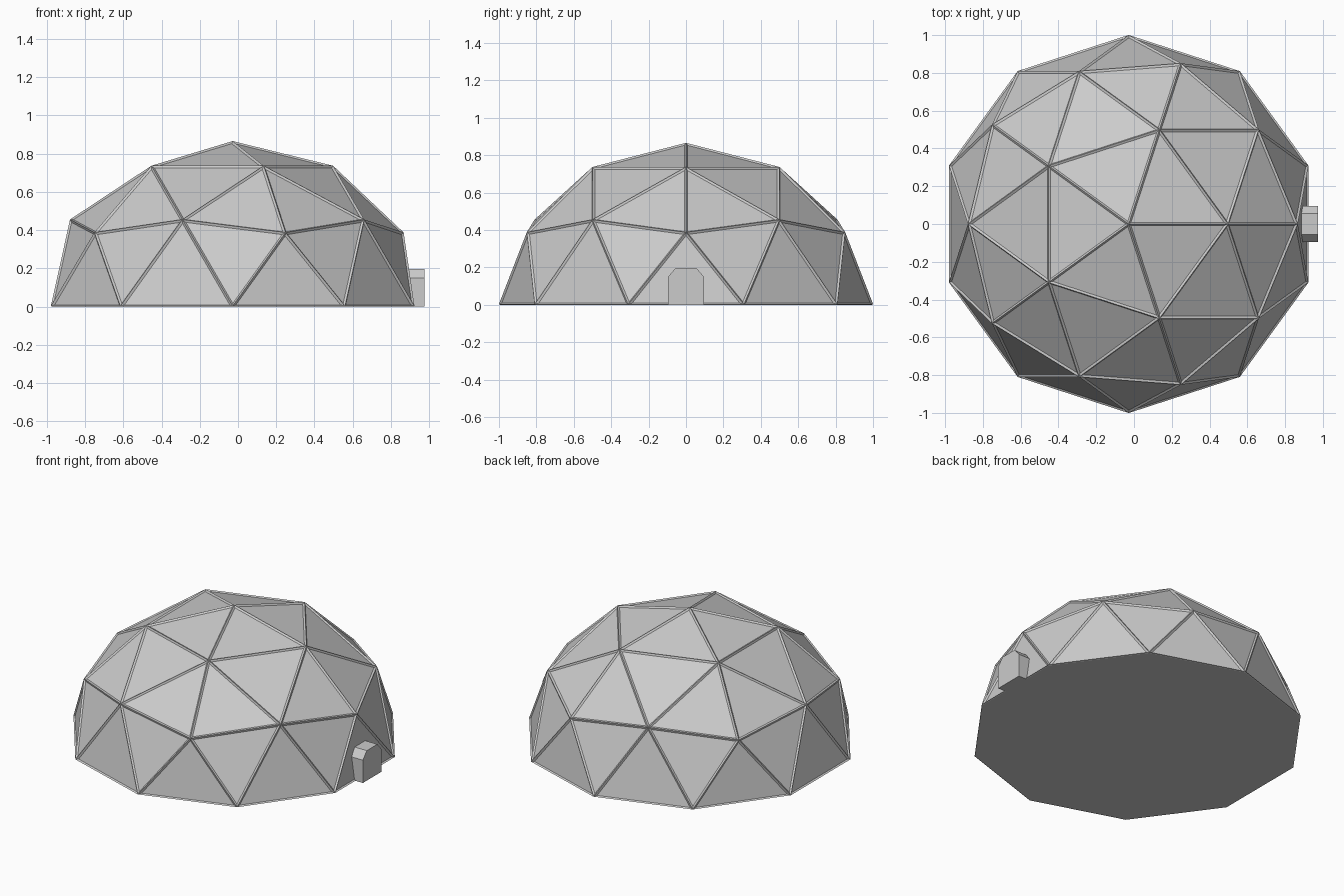
import bpy, bmesh
from mathutils import Matrix, Vector

if "Cube" in bpy.data.objects:
    bpy.data.objects.remove(bpy.data.objects["Cube"])

CX = -0.028        # dome centre, door sticks out on +x
R, H = 0.992, 0.857


def add_object(name, bm):
    bmesh.ops.recalc_face_normals(bm, faces=bm.faces)
    mesh = bpy.data.meshes.new(name)
    bm.to_mesh(mesh)
    bm.free()
    obj = bpy.data.objects.new(name, mesh)
    bpy.context.collection.objects.link(obj)
    return obj


def half_geodesic(closed):
    bm = bmesh.new()
    bmesh.ops.create_icosphere(bm, subdivisions=2, radius=1)
    low = [v for v in bm.verts if v.co.z < -0.1]
    bmesh.ops.delete(bm, geom=low, context='VERTS')
    bmesh.ops.scale(bm, vec=(R, R, H), verts=bm.verts)
    bmesh.ops.translate(bm, vec=(CX, 0, 0), verts=bm.verts)
    if closed:
        rim = [e for e in bm.edges if e.is_boundary]
        bmesh.ops.contextual_create(bm, geom=rim)
    return bm


# Faceted dome panels with a closed floor
add_object("dome_panels", half_geodesic(True))

# Raised struts along every panel edge, trimmed flat at the ground
struts = add_object("dome_struts", half_geodesic(False))
wire = struts.modifiers.new("wire", 'WIREFRAME')
wire.thickness = 0.018
wire.offset = 0
wire.use_boundary = True
wire.use_even_offset = True
deps = bpy.context.evaluated_depsgraph_get()
bm = bmesh.new()
bm.from_object(struts, deps)
struts.modifiers.clear()
for v in bm.verts:
    v.co.z = max(v.co.z, 0)
bm.to_mesh(struts.data)
bm.free()

# Doorway: chamfered arch profile pushed out of the +x panel
profile = [(-0.096, 0), (0.096, 0), (0.096, 0.15), (0.055, 0.197),
           (-0.055, 0.197), (-0.096, 0.15)]
bm = bmesh.new()
face = bm.faces.new([bm.verts.new((0.86, y, z)) for y, z in profile])
ext = bmesh.ops.extrude_face_region(bm, geom=[face], use_keep_orig=True)
bmesh.ops.translate(bm, vec=(0.115, 0, 0),
                    verts=[g for g in ext["geom"] if isinstance(g, bmesh.types.BMVert)])
add_object("doorway", bm)
